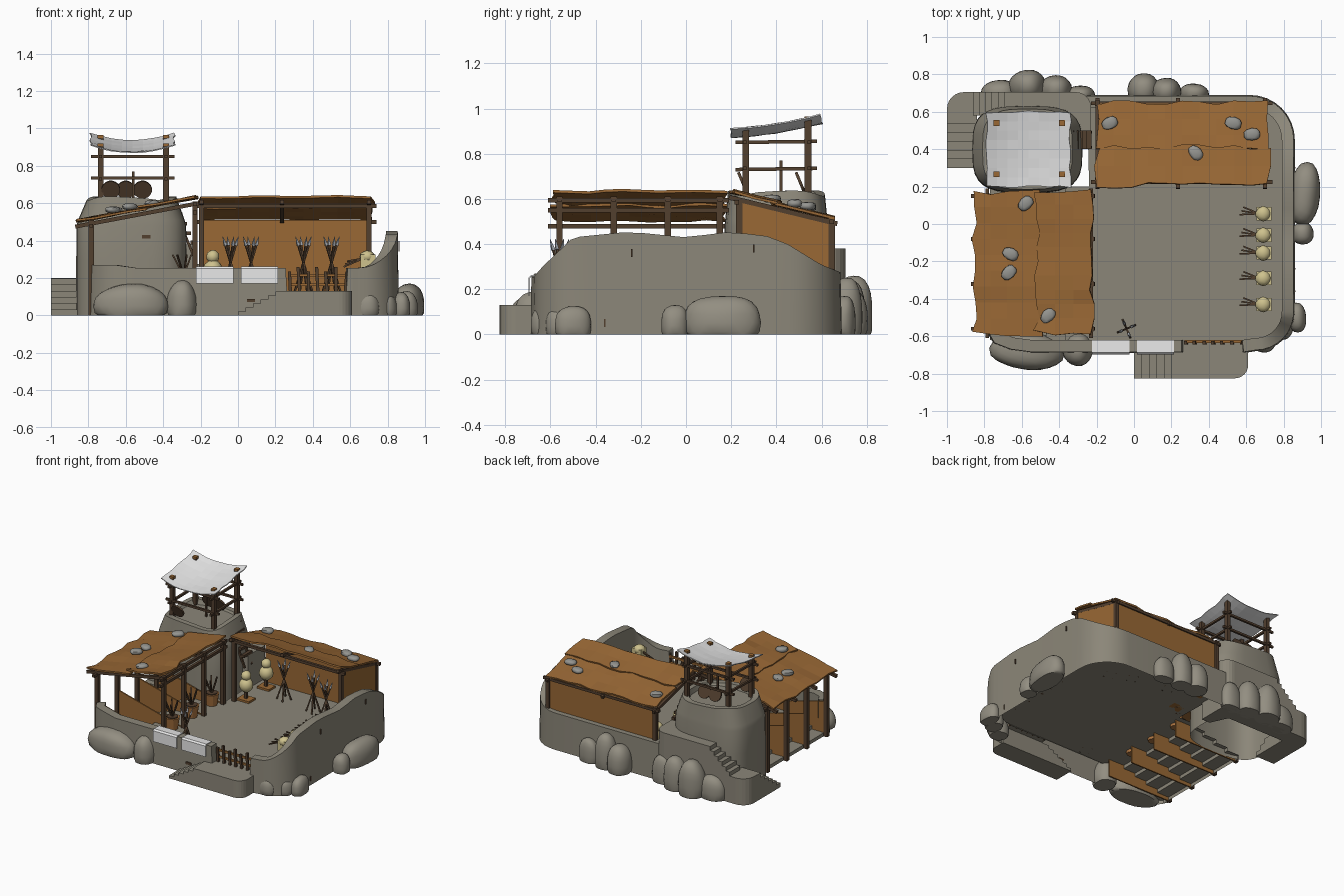
import bpy, bmesh, math, random
from mathutils import Vector, Matrix

if "Cube" in bpy.data.objects:
    bpy.data.objects.remove(bpy.data.objects["Cube"])
random.seed(4)

def material(name, r, g, b):
    m = bpy.data.materials.new(name)
    m.diffuse_color = (r, g, b, 1)
    m.use_nodes = True
    m.node_tree.nodes["Principled BSDF"].inputs["Base Color"].default_value = m.diffuse_color
    return m
STONE = material("mud stone", .26, .24, .19)
ROCK = material("boulder grey", .29, .27, .22)
ROOF = material("roof hide", .31, .135, .035)
PANEL = material("panel brown", .32, .14, .035)
WOOD = material("dark wood", .085, .05, .028)
CLOTH = material("white cloth", .80, .80, .80)
STRAW = material("straw yellow", .62, .54, .27)
PEBBLE = material("roof stone", .30, .30, .28)
METAL = material("spear metal", .38, .40, .43)
CLAY = material("clay orange", .40, .17, .05)
FLOOR = .13

def mesh(name, verts, faces, mat, smooth=False, thick=0):
    me = bpy.data.meshes.new(name)
    me.from_pydata([tuple(v) for v in verts], [], faces)
    bm = bmesh.new(); bm.from_mesh(me)
    bmesh.ops.recalc_face_normals(bm, faces=bm.faces)
    bm.to_mesh(me); bm.free()
    me.materials.append(mat)
    ob = bpy.data.objects.new(name, me)
    bpy.context.collection.objects.link(ob)
    if thick:
        s = ob.modifiers.new("thick", 'SOLIDIFY'); s.thickness = thick; s.offset = 0
    if smooth:
        bpy.ops.object.select_all(action='DESELECT')
        ob.select_set(True); bpy.context.view_layer.objects.active = ob
        bpy.ops.object.shade_smooth_by_angle(angle=math.radians(40))
    return ob

def plate(name, pts, shift, mat):
    n = len(pts)
    v = [Vector(p) for p in pts] + [Vector(p)+Vector(shift) for p in pts]
    return mesh(name, v, [[i, (i+1) % n, (i+1) % n+n, i+n] for i in range(n)] + [list(range(n)), list(range(n, 2*n))], mat)

def prism(name, outline, z0, z1, mat):
    return plate(name, [(x, y, z0) for x, y in outline], (0, 0, z1-z0), mat)

def box(name, x0, x1, y0, y1, z0, z1, mat):
    return prism(name, [(x0, y0), (x1, y0), (x1, y1), (x0, y1)], z0, z1, mat)

def rod(name, p, q, r, mat, sides=4, r2=None):
    p, q = Vector(p), Vector(q)
    rot = (q-p).to_track_quat('Z', 'Y')
    v = []
    for base, rad in ((p, r), (q, r if r2 is None else r2)):
        for i in range(sides):
            a = math.tau*(i+.5)/sides
            v.append(base + rot @ Vector((rad*math.cos(a), rad*math.sin(a), 0)))
    f = [[i, (i+1) % sides, (i+1) % sides+sides, i+sides] for i in range(sides)]
    return mesh(name, v, f + [list(range(sides)), list(range(sides, 2*sides))], mat)

def blob(name, c, s, mat, rough=.1, sub=2, spin=0, zmin=None, square=1):
    bm = bmesh.new()
    bmesh.ops.create_icosphere(bm, subdivisions=sub, radius=1)
    k = [random.uniform(2, 4) for _ in range(3)]
    for v in bm.verts:
        v.co *= 1 + rough*(math.sin(k[0]*v.co.x+1)+math.sin(k[1]*v.co.y+2)*math.cos(k[2]*v.co.z))
        v.co = Matrix.Rotation(spin, 3, 'Z') @ Vector([math.copysign(abs(v.co[i])**square, v.co[i])*s[i] for i in range(3)]) + Vector(c)
        if zmin is not None: v.co.z = max(v.co.z, zmin)
    bm.verts.index_update()
    ob = mesh(name, [v.co.copy() for v in bm.verts], [[v.index for v in f.verts] for f in bm.faces], mat, sub > 1)
    bm.free()
    return ob

def sheet(name, x0, x1, y0, y1, zf, mat, nx, ny, edge, thick):
    v = []
    for j in range(ny+1):
        for i in range(nx+1):
            x, y = x0+(x1-x0)*i/nx, y0+(y1-y0)*j/ny
            z = zf(x, y)
            if i in (0, nx): x += random.uniform(-edge, edge)
            if j in (0, ny): y += random.uniform(-edge, edge)
            v.append((x, y, z + random.uniform(-edge, edge)*.2))
    f = [[j*(nx+1)+i, j*(nx+1)+i+1, (j+1)*(nx+1)+i+1, (j+1)*(nx+1)+i] for j in range(ny) for i in range(nx)]
    return mesh(name, v, f, mat, False, thick)

def arc(cx, cy, r, a0, a1, n=8):
    return [(cx+r*math.cos(math.radians(a0+(a1-a0)*i/n)), cy+r*math.sin(math.radians(a0+(a1-a0)*i/n))) for i in range(n+1)]

def lerp(table, t):
    for (a, p), (b, q) in zip(table, table[1:]):
        if t <= b: return p+(q-p)*max(0, (t-a)/(b-a))
    return table[-1][1]

# courtyard wall: hollow shell swept along the outline, open at the gate
path = [(-.79, -.57), (-.75, -.64), (-.66, -.675), (-.55, -.69), (-.22, -.69), (.2, -.69), (.255, -.69), (.262, -.69), (.58, -.69), (.587, -.69), (.62, -.685)]
path += arc(.65, -.47, .21, -90, 0) + [(.86, -.47+.92*i/10) for i in range(1, 10)] + arc(.62, .45, .24, 0, 90) + [(.3, .69), (-.25, .69)]
tops = [(-.68, .255), (-.64, .30), (-.5, .43), (-.25, .455), (0, .43), (.2, .455), (.4, .43), (.6, .31), (.69, .275)]
verts, floor = [], []
for i, (x, y) in enumerate(path):
    a, b = path[max(i-1, 0)], path[min(i+1, len(path)-1)]
    t = Vector((b[0]-a[0], b[1]-a[1])).normalized()
    ix, iy = x-t.y*.07, y+t.x*.07
    h = lerp(tops, y) if x > .6 or y > 0 else (FLOOR if .26 < x < .585 else .255 if x > -.6 else .27)
    verts += [(x, y, 0), (x-t.y*.006, y+t.x*.006, h), (ix, iy, h), (ix, iy, FLOOR-.005)]
    if x > -.26: floor.append((ix, iy, FLOOR))
mesh("courtyard_wall", verts, [[4*i+k, 4*i+4+k, 4*i+5+k, 4*i+1+k] for i in range(len(path)-1) for k in range(3)], STONE, True)
mesh("courtyard_floor", floor, [list(range(len(floor)))], STONE)

# entrance platform, its steps and the gate
prism("entrance_platform", [(.24, -.67), (.24, -.825)] + arc(.54, -.755, .07, -90, 0, 6) + [(.61, -.67)], 0, FLOOR, STONE)
for i in range(6):
    box("entrance_step", i*.04, .25, -.825, -.67, i*.0215, (i+1)*.0215, STONE)
for i in range(7):
    x = .28+i*.049
    rod("gate_post", (x, -.635, FLOOR), (x+random.uniform(-.01, .01), -.635, .235+.025*(i % 2)), .012, WOOD)
for z in (.165, .215):
    rod("gate_rail", (.27, -.628, z), (.59, -.628, z), .01, PANEL)

# white cloths over the front wall
for x in (-.225, .015):
    v = [(x+dx, y, z) for dx in (0, .2) for y, z in ((-.62, .257), (-.685, .26), (-.694, .25), (-.695, .17))]
    mesh("wall_cloth", v, [[i, i+1, i+5, i+4] for i in range(3)], CLOTH, False, .006)

# watchtower body, a hollow tapered shell
lv = [(0, .295, .235, 0), (.3, .295, .232, 0), (.48, .293, .23, 0), (.51, .285, .226, 0), (.625, .24, .215, .012), (.625, .205, .175, .012), (.6, .195, .165, 0), (.6, .001, .001, 0)]
N = 32
v = []
for z, rx, ry, w in lv:
    for i in range(N):
        a = math.tau*i/N; c, s = math.cos(a), math.sin(a)
        v.append((-.57+rx*math.copysign(abs(c)**.6, c), .4+ry*math.copysign(abs(s)**.6, s), z+w*math.sin(3*a+1)))
mesh("tower_body", v, [[k*N+i, k*N+(i+1) % N, k*N+N+(i+1) % N, k*N+N+i] for k in range(len(lv)-1) for i in range(N)], STONE, True)

# stairs winding behind the tower
for i in range(6):
    box("tower_lower_step", -1, -.84, .3+i*.047, .59, i*.033, (i+1)*.033, STONE)
    box("tower_upper_step", -.86+i*.033, -.66, .58, .705, .2+i*.03, .2+(i+1)*.03, STONE)
prism("stair_landing", [(-1, .58), (-.66, .58), (-.66, .705)] + arc(-.91, .615, .09, 90, 180, 6), 0, .2, STONE)
prism("stair_top", [(-.68, .58), (-.36, .58), (-.3, .45), (-.23, .45)] + arc(-.31, .625, .08, 0, 90, 6) + [(-.68, .705)], 0, .38, STONE)
for i in range(5):
    box("inner_ladder_rung", -.345+i*.023, -.32+i*.023, .40, .50, .58-i*.05, .6-i*.05, WOOD)
for y in (.41, .49):
    rod("inner_ladder_rail", (-.36, y, .62), (-.23, y, .3), .01, WOOD)

# watchtower frame, canopy and shields
for x in (-.735, -.385):
    for y, z in ((.265, .915), (.54, .96)):
        rod("tower_post", (x, y, .58), (x, y, z-.01), .021, WOOD)
        box("tower_post_cap", x-.015, x+.015, y-.015, y+.015, z-.01, z+.004, PANEL)
    for z in (.73, .85):
        rod("tower_side_rail", (x, .22, z), (x, .58, z+.005), .011, WOOD)
for y in (.26, .545):
    for z in (.735, .85):
        rod("tower_rail", (-.785, y, z), (-.34, y, z), .011, WOOD)
rod("tower_spear", (-.56, .42, .6), (-.56, .42, .77), .01, WOOD)
def canopy(x, y):
    u, w = (x+.565)/.225, (y-.4)/.2
    return .913+.032*w+.02*u*u+.01*w*w-.02*(1-u*u)
sheet("tower_canopy", -.79, -.34, .2, .6, canopy, CLOTH, 8, 8, .006, .006)
for x, y in ((-.68, .245), (-.6, .5), (-.51, .5)):
    rod("shield", (x, y, .67), (x, y+.012, .675), .05, WOOD, 16)

# left shelter: posts, rails, roof, steps and side panels
left_z = lambda x, y: .505+(x+.86)*.185+.003*math.sin(y*17)
for y in (-.56, -.32, -.08, .15):
    rod("left_outer_post", (-.785, y, 0), (-.785, y, .51), .02, WOOD)
    rod("left_inner_post", (-.23, y, FLOOR), (-.23, y, .61), .02, WOOD)
    rod("left_rafter", (-.87, y, .475), (-.21, y, .6), .015, WOOD)
    plate("left_panel", [(-.775, y, 0), (-.775, y, .265), (-.3, y, FLOOR+.01), (-.24, y, FLOOR), (-.24, y, 0)], (0, .01, 0), PANEL)
for x, z in ((-.23, .595), (-.23, .55), (-.785, .48)):
    rod("left_beam", (x, -.61, z), (x, .19, z), .014, WOOD)
v = []
for i in range(5):
    x = -.77+i*.1
    v += [(x, y, z) for z in (i*FLOOR/5, (i+1)*FLOOR/5) for y in (-.62, .2)]
v += [(-.15, y, FLOOR-.002) for y in (-.62, .2)]
mesh("left_steps", v, [[2*i, 2*i+1, 2*i+3, 2*i+2] for i in range(10)], STONE)
sheet("left_roof_low", -.855, -.5, -.59, .175, left_z, ROOF, 4, 9, .018, .012)
sheet("left_roof_high", -.52, -.225, -.58, .18, lambda x, y: left_z(x, y)+.01, ROOF, 3, 10, .018, .012)

# back shelter: posts, walls and roof
back_z = lambda x, y: .625-(y-.2)*.24+.003*math.sin(x*15)
for x in (-.195, .70):
    rod("back_front_post", (x, .235, FLOOR), (x, .235, .6), .02, WOOD)
    rod("back_rear_post", (x, .645, FLOOR), (x, .645, .52), .02, WOOD)
for x in (-.195, .235, .70):
    rod("back_rafter", (x, .19, .607), (x, .67, .49), .015, WOOD)
rod("back_front_beam", (-.23, .225, .585), (.74, .225, .585), .014, WOOD)
rod("back_rear_beam", (-.23, .645, .5), (.74, .645, .5), .014, WOOD)
box("back_panel", -.2, .71, .612, .645, FLOOR, .51, PANEL)
plate("side_panel", [(.70, .235, FLOOR), (.70, .64, FLOOR), (.70, .64, .51), (.70, .235, .60)], (.01, 0, 0), PANEL)
sheet("back_roof_rear", -.2, .715, .39, .645, back_z, ROOF, 10, 3, .015, .012)
sheet("back_roof_front", -.2, .72, .205, .41, lambda x, y: back_z(x, y)+.01, ROOF, 10, 2, .015, .012)

# stones holding the roofs down
for zf, spots in ((left_z, ((-.58, .11), (-.66, -.16), (-.67, -.26), (-.46, -.49))), (back_z, ((-.13, .54), (.53, .54), (.63, .48), (.33, .38)))):
    for x, y in spots:
        blob("roof_stone", (x, y, zf(x, y)+.022), (.045, .033, .018), PEBBLE, .06, 2, random.uniform(-1, 1), None, .75)

# boulders: x, y, half width, half depth, height
for x, y, a, b, h in ((-.57, -.68, .2, .1, .17), (-.3, -.67, .08, .09, .19), (.69, -.62, .07, .065, .13), (.79, -.55, .06, .07, .12),
                      (.87, -.5, .05, .08, .125), (.91, .16, .085, .17, .17), (.9, -.05, .06, .06, .13),
                      (-.72, .7, .1, .07, .17), (-.57, .74, .1, .085, .26), (-.42, .72, .09, .075, .24), (-.29, .69, .08, .05, .2),
                      (.05, .72, .085, .085, .2), (.17, .71, .08, .07, .25), (.32, .7, .08, .05, .17)):
    blob("boulder", (x, y, h*.3), (a, b, h*.7), ROCK, .04, 3, random.uniform(-.1, .1), 0, .85)

# straw dummies: two standing ones and a row along the right wall
for y in (.29, .53):
    rod("dummy_stake", (-.135, y, FLOOR), (-.135, y, .2), .014, WOOD)
    box("dummy_foot", -.185, -.085, y-.04, y+.04, FLOOR, FLOOR+.015, PANEL)
    blob("dummy_body", (-.135, y, .245), (.052, .05, .055), STRAW, .02)
    blob("dummy_head", (-.135, y, .315), (.036, .036, .036), STRAW, .02)
for y in (.055, -.06, -.155, -.29, -.43):
    blob("straw_target", (.69, y, .315), (.042, .042, .033), STRAW, .03)
    box("target_block", .655, .735, y-.035, y+.035, .25, .325, STRAW)
    rod("target_stake", (.69, y, FLOOR), (.69, y, .26), .014, WOOD)
    for k in (-1, 0, 1):
        rod("target_arrow", (.575+.01*k, y+.015+.02*k, .275+.015*k), (.67, y, .305), .006, WOOD)

# spear tripods
for x, y in ((-.04, -.56), (.07, .45), (.35, .4), (.5, .34)):
    for k in range(4):
        a = k*math.tau/4+.4
        d = Vector((math.cos(a), math.sin(a), 0))
        p, q = Vector((x, y, FLOOR))+d*.05, Vector((x, y, .375))-d*.03
        rod("spear_shaft", p, q, .007, WOOD)
        rod("spear_tip", q, q+(q-p).normalized()*.05, .011, METAL, 4, .001)

# clay pots full of javelins
for y in (-.37, -.14, .1):
    rod("clay_pot", (-.29, y, FLOOR-.02), (-.29, y, .215), .036, CLAY, 12, .052)
    rod("pot_rim", (-.29, y, .215), (-.29, y, .222), .04, WOOD, 12)
    for k in range(6):
        a = k*1.05
        rod("javelin", (-.29, y, .21), (-.3+.05*math.cos(a), y+.05*math.sin(a), .325), .006, WOOD)

# exposed bricks in the walls
for x, y, z in ((.07, -.692, .08), (-.49, .168, .42)):
    box("brick", x-.022, x+.022, y-.004, y+.004, z-.009, z+.009, WOOD)
for y, z in ((-.36, .05), (-.24, .36), (.3, .38)):
    box("brick", .857, .864, y-.004, y+.004, z-.018, z+.018, WOOD)
